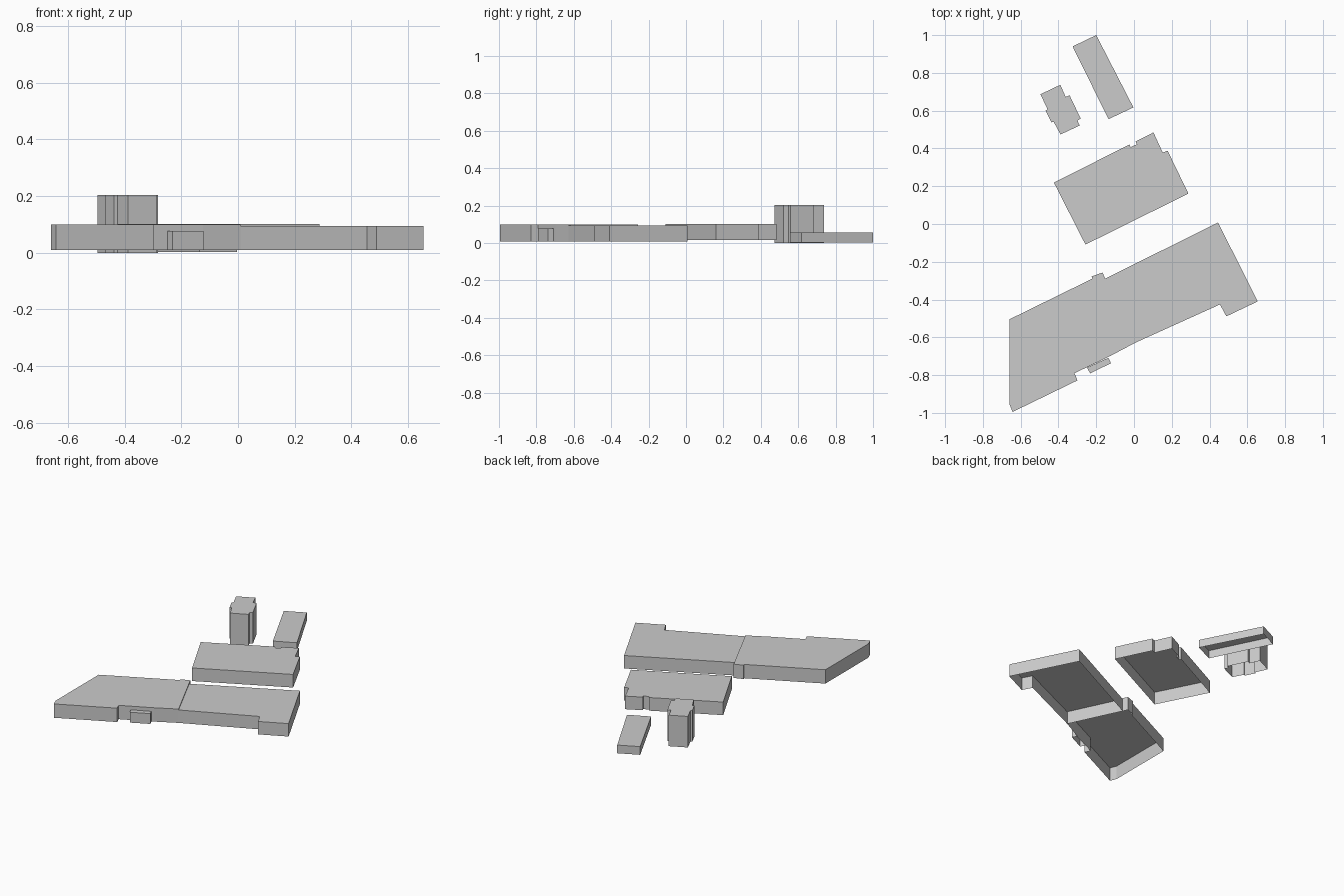
import bpy, bmesh

cube = bpy.data.objects.get("Cube")
if cube:
    bpy.data.objects.remove(cube, do_unlink=True)

grey = bpy.data.materials.new("light grey")
grey.use_nodes = True
grey.diffuse_color = (0.6, 0.6, 0.6, 1)
grey.node_tree.nodes["Principled BSDF"].inputs["Base Color"].default_value = (0.6, 0.6, 0.6, 1)


def building(name, outline, bottom, top):
    """Flat roof over a footprint (listed clockwise), with walls and an open underside."""
    bm = bmesh.new()
    points = outline[::-1]
    low = [bm.verts.new((x, y, bottom)) for x, y in points]
    high = [bm.verts.new((x, y, top)) for x, y in points]
    bm.faces.new(high)
    for i in range(len(points)):
        j = (i + 1) % len(points)
        bm.faces.new((low[i], low[j], high[j], high[i]))
    mesh = bpy.data.meshes.new(name)
    bm.to_mesh(mesh)
    bm.free()
    mesh.materials.append(grey)
    obj = bpy.data.objects.new(name, mesh)
    bpy.context.collection.objects.link(obj)
    return obj


# Low slab at the back
building("low_slab", [(-0.325, 0.94), (-0.2, 1.0), (-0.003, 0.617), (-0.135, 0.555)], 0.003, 0.057)

# Tall tower with stepped corners
building("tower", [(-0.495, 0.687), (-0.39, 0.737), (-0.362, 0.673), (-0.341, 0.681),
                   (-0.282, 0.558), (-0.299, 0.548), (-0.288, 0.521), (-0.389, 0.474),
                   (-0.426, 0.542), (-0.437, 0.537), (-0.468, 0.601), (-0.458, 0.607)], 0.0, 0.204)

# Middle block with a notched rear wall
building("middle_block", [(-0.424, 0.219), (-0.024, 0.421), (-0.018, 0.407), (0.015, 0.422),
                          (0.008, 0.437), (0.103, 0.485), (0.152, 0.378), (0.178, 0.388),
                          (0.288, 0.161), (-0.257, -0.109)], 0.015, 0.101)

# Two joined front wings
corner = (0.008, -0.628)
building("right_wing", [(-0.66, -0.505), (-0.22, -0.289), (-0.225, -0.278), (-0.167, -0.257),
                        (-0.152, -0.289), corner, (-0.124, -0.698), (-0.315, -0.79), (-0.299, -0.828),
                        (-0.643, -0.995), (-0.66, -0.952)], 0.009, 0.1)
building("left_wing", [(-0.152, -0.289), (0.445, 0.008), (0.655, -0.41), (0.489, -0.489),
                       (0.455, -0.426), corner], 0.009, 0.094)

# Small porch on the front wall
building("porch", [(-0.249, -0.76), (-0.135, -0.708), (-0.122, -0.737), (-0.232, -0.791)], 0.009, 0.077)
